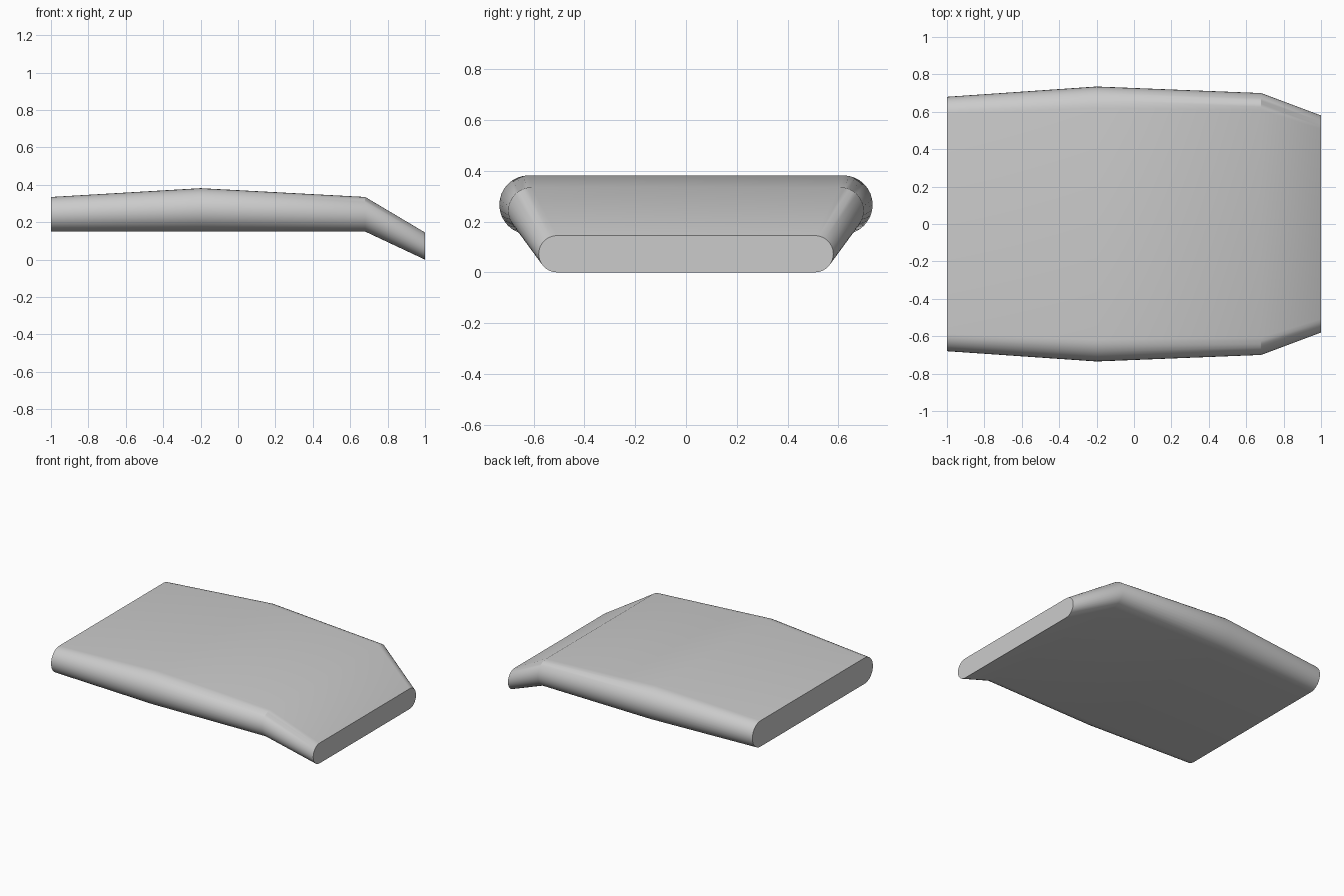
import bpy, bmesh, math

cube = bpy.data.objects.get("Cube")
if cube:
    bpy.data.objects.remove(cube)

# Plain grey finish
grey = bpy.data.materials.new("plain_grey")
grey.use_nodes = True
colour = (0.6, 0.6, 0.6, 1)
grey.diffuse_color = colour
grey.node_tree.nodes["Principled BSDF"].inputs["Base Color"].default_value = colour

# Stations along the body: x, half width, bottom, top
STATIONS = [(-1, 0.68, 0.15, 0.335), (-0.2, 0.735, 0.15, 0.382),
            (0.68, 0.70, 0.15, 0.335), (1, 0.58, 0, 0.145)]
STEPS = 16


def rounded_section(bm, x, half, low, high):
    """Flat-topped section with a semicircle on each side."""
    radius, middle = (high - low) / 2, (high + low) / 2
    ring = []
    for side in (1, -1):
        for i in range(STEPS + 1):
            a = math.pi * (i / STEPS - 0.5)
            ring.append(bm.verts.new((x, side * (half - radius + radius * math.cos(a)),
                                      middle + side * radius * math.sin(a))))
    return ring


# Loft the sections into one closed shell
bm = bmesh.new()
rings = [rounded_section(bm, *s) for s in STATIONS]
for a, b in zip(rings, rings[1:]):
    for i in range(len(a)):
        j = (i + 1) % len(a)
        bm.faces.new((a[i], a[j], b[j], b[i]))
bm.faces.new(rings[0])
bm.faces.new(rings[-1])
bmesh.ops.recalc_face_normals(bm, faces=bm.faces)

mesh = bpy.data.meshes.new("curved_panel")
bm.to_mesh(mesh)
bm.free()
mesh.materials.append(grey)
panel = bpy.data.objects.new("curved_panel", mesh)
bpy.context.collection.objects.link(panel)

# Smooth sides with crisp end caps
bpy.ops.object.select_all(action='DESELECT')
panel.select_set(True)
bpy.context.view_layer.objects.active = panel
bpy.ops.object.shade_smooth_by_angle(angle=math.radians(30))
